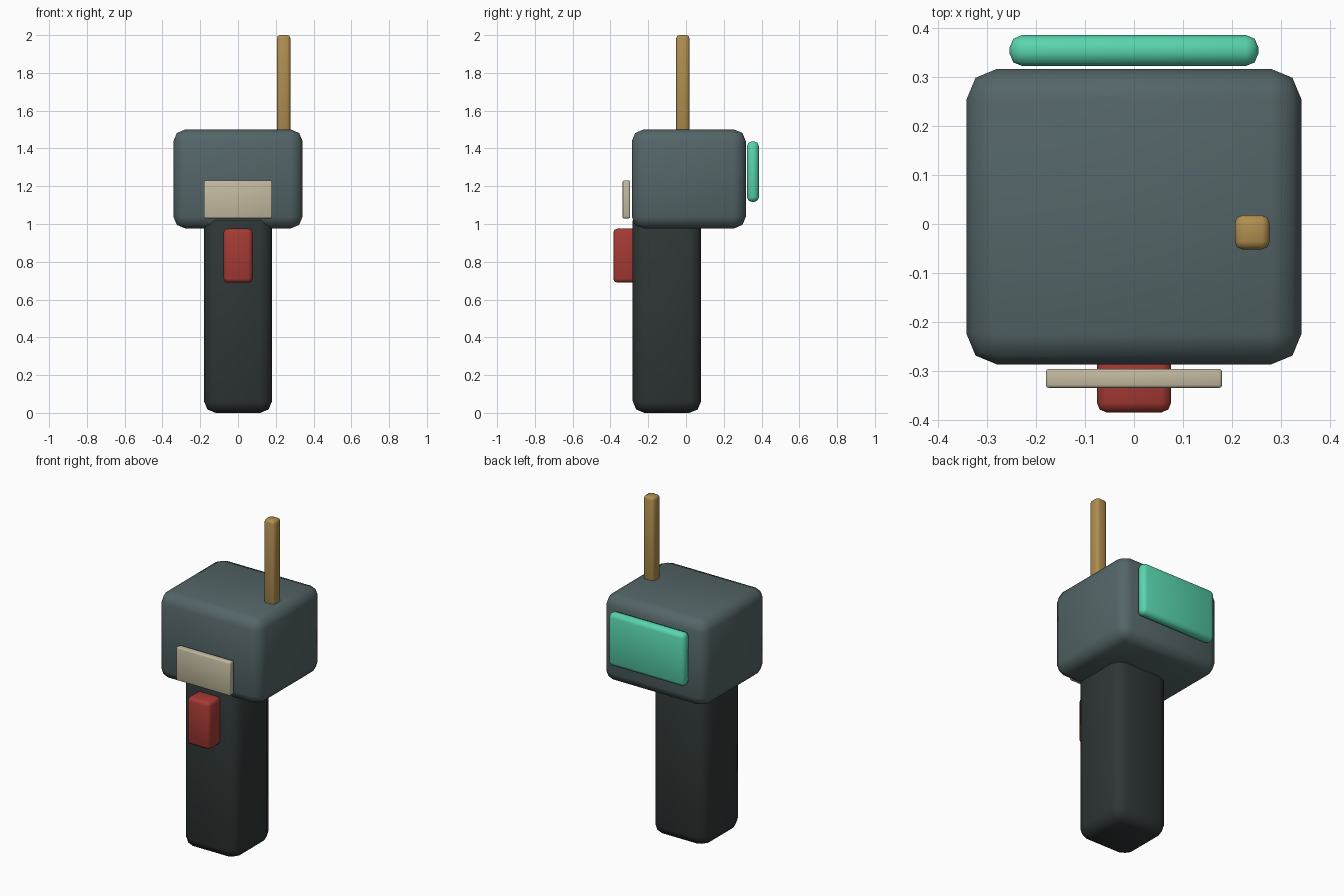
import bpy, bmesh, math

if "Cube" in bpy.data.objects:
    bpy.data.objects.remove(bpy.data.objects["Cube"])


def linear(c):
    c /= 255
    return c / 12.92 if c <= 0.04045 else ((c + 0.055) / 1.055) ** 2.4


def material(name, r, g, b):
    m = bpy.data.materials.new(name)
    m.diffuse_color = (linear(r), linear(g), linear(b), 1)
    m.use_nodes = True
    m.node_tree.nodes["Principled BSDF"].inputs["Base Color"].default_value = m.diffuse_color
    return m


def rounded_box(name, x, y, z, bevel, mat, segments=2):
    """Box between the (low, high) limits on each axis, with rounded edges."""
    bm = bmesh.new()
    bmesh.ops.create_cube(bm, size=1)
    for v in bm.verts:
        v.co = [lim[0] if c < 0 else lim[1] for c, lim in zip(v.co, (x, y, z))]
    bmesh.ops.bevel(bm, geom=bm.edges[:], offset=bevel, segments=segments,
                    profile=0.5, affect='EDGES')
    bmesh.ops.recalc_face_normals(bm, faces=bm.faces[:])
    me = bpy.data.meshes.new(name)
    bm.to_mesh(me)
    bm.free()
    me.materials.append(mat)
    ob = bpy.data.objects.new(name, me)
    bpy.context.collection.objects.link(ob)
    bpy.ops.object.select_all(action='DESELECT')
    ob.select_set(True)
    bpy.context.view_layer.objects.active = ob
    bpy.ops.object.shade_smooth_by_angle(angle=math.radians(50))
    return ob


slate = material("slate_grey", 84, 101, 104)
dark = material("dark_grip", 46, 54, 53)
red = material("trigger_red", 165, 58, 52)
brass = material("brass", 176, 142, 80)
cream = material("cream", 195, 186, 160)
teal = material("screen_teal", 88, 212, 174)

# Grip and head
rounded_box("handle", (-0.18, 0.18), (-0.282, 0.08), (0, 1.08), 0.062, dark)
rounded_box("head", (-0.342, 0.342), (-0.287, 0.317), (0.977, 1.5), 0.062, slate)
# Trigger on the front of the grip
rounded_box("trigger", (-0.076, 0.076), (-0.385, -0.245), (0.69, 0.975), 0.02, red)
# Label plate on the front, screen on the back
rounded_box("label_plate", (-0.18, 0.18), (-0.335, -0.296), (1.03, 1.23), 0.006, cream)
rounded_box("screen", (-0.254, 0.254), (0.323, 0.386), (1.117, 1.437), 0.025, teal)
# Antenna
rounded_box("antenna", (0.206, 0.277), (-0.052, 0.018), (1.45, 2.0), 0.016, brass)
